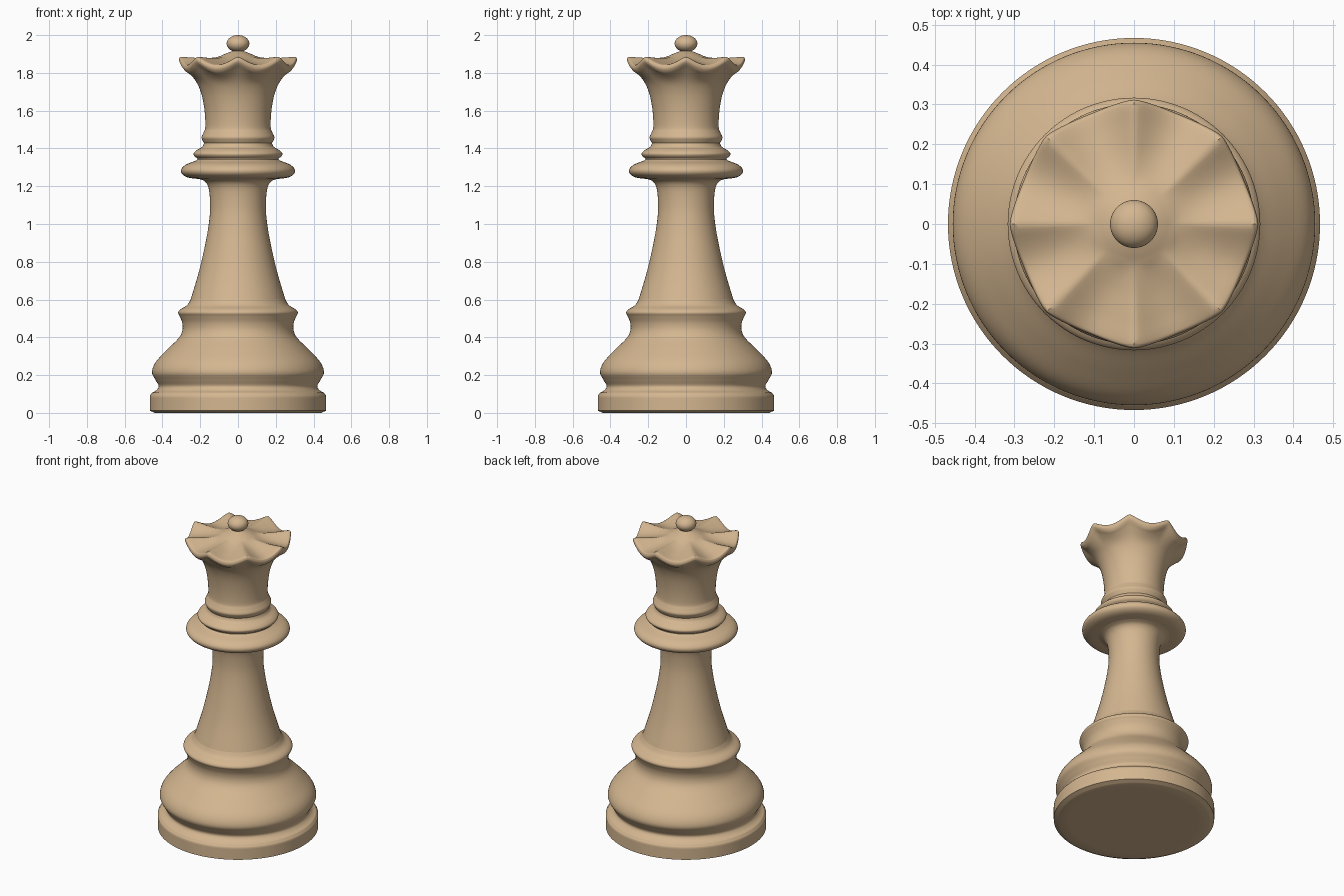
import bpy, bmesh, math

if "Cube" in bpy.data.objects:
    bpy.data.objects.remove(bpy.data.objects["Cube"])

SEG = 128
wood = bpy.data.materials.new("tan wood")
wood.diffuse_color = (0.66, 0.47, 0.28, 1)
wood.use_nodes = True
wood.node_tree.nodes["Principled BSDF"].inputs["Base Color"].default_value = wood.diffuse_color


def smooth_profile(pts, n=5):
    """Catmull-Rom through the (radius, height) points; doubled points stay sharp."""
    out = []
    for i in range(len(pts) - 1):
        p0, p1, p2, p3 = pts[max(i - 1, 0)], pts[i], pts[i + 1], pts[min(i + 2, len(pts) - 1)]
        if p1 == p2:
            continue
        for k in range(n):
            t = k / n
            out.append(tuple(0.5 * (2 * b + (c - a) * t + (2 * a - 5 * b + 4 * c - d) * t * t
                                    + (3 * b - a - 3 * c + d) * t ** 3)
                             for a, b, c, d in zip(p0, p1, p2, p3)))
    return out + [pts[-1]]


def lathe(name, pts, shape=None, n=5):
    """Turn a profile round z; shape(r, z, u, angle) may bend each point."""
    prof = smooth_profile(pts, n)
    bm = bmesh.new()
    rings = []
    for i, (r, z) in enumerate(prof):
        if r < 1e-4:
            rings.append([bm.verts.new((0, 0, z))] * SEG)
            continue
        ring = []
        for j in range(SEG):
            a = 2 * math.pi * j / SEG
            rr, zz = shape(r, z, a) if shape else (r, z)
            ring.append(bm.verts.new((rr * math.cos(a), rr * math.sin(a), zz)))
        rings.append(ring)
    for lo, hi in zip(rings, rings[1:]):
        for j in range(SEG):
            k = (j + 1) % SEG
            quad = list(dict.fromkeys((lo[j], lo[k], hi[k], hi[j])))
            bm.faces.new(quad)
    me = bpy.data.meshes.new(name)
    bm.to_mesh(me)
    bm.free()
    me.materials.append(wood)
    ob = bpy.data.objects.new(name, me)
    bpy.context.collection.objects.link(ob)
    bpy.ops.object.select_all(action='DESELECT')
    ob.select_set(True)
    bpy.context.view_layer.objects.active = ob
    bpy.ops.object.shade_smooth_by_angle(angle=math.radians(40))
    return ob


# Foot disc, bulge and upper rim
lathe("base", [(0, 0), (0, 0), (0.44, 0), (0.44, 0), (0.467, 0.012), (0.467, 0.012),
               (0.467, 0.09), (0.467, 0.09), (0.455, 0.107), (0.455, 0.107), (0.432, 0.12),
               (0.42, 0.142), (0.437, 0.175), (0.455, 0.215), (0.435, 0.27), (0.375, 0.335),
               (0.315, 0.395), (0.295, 0.435), (0.295, 0.475), (0.308, 0.51),
               (0.317, 0.53), (0.305, 0.548), (0.27, 0.57), (0.251, 0.6)])

# Tapering stem flaring under the collar
lathe("stem", [(0.251, 0.6), (0.205, 0.755), (0.168, 0.92), (0.15, 1.04), (0.148, 1.12),
               (0.156, 1.19), (0.175, 1.225), (0.205, 1.238)])

# Wide collar and smaller ring
lathe("collar", [(0.205, 1.238), (0.265, 1.246), (0.296, 1.265), (0.3, 1.29),
                 (0.275, 1.315), (0.225, 1.335), (0.215, 1.345), (0.23, 1.358),
                 (0.235, 1.373), (0.22, 1.39), (0.19, 1.408), (0.18, 1.428)])


# Crown: eight ridges with scalloped hollows between them
def scallop(r, z, a):
    hollow = min(1, math.sqrt(math.sin(4 * a) ** 2 + 0.01) - 0.1)
    if z > 1.74:
        w = min(1, max(0, (r - 0.1) / 0.19)) * min(1, (z - 1.74) / 0.1)
        return r + 0.008 * w * (1 - 2 * hollow), z - 0.046 * w * hollow
    return r, z


lathe("crown", [(0.18, 1.428), (0.188, 1.443), (0.193, 1.46), (0.182, 1.485), (0.173, 1.515),
                (0.177, 1.6), (0.194, 1.69), (0.225, 1.76), (0.27, 1.82), (0.3, 1.855),
                (0.303, 1.875), (0.292, 1.885), (0.24, 1.881), (0.17, 1.878),
                (0.11, 1.884), (0.07, 1.9), (0.03, 1.915), (0, 1.918)], scallop)

# Ball on top
lathe("finial", [(0.06 * math.cos(t), 1.955 + 0.045 * math.sin(t))
                 for t in [math.pi * (k / 16 - 0.5) for k in range(17)]], n=2)
